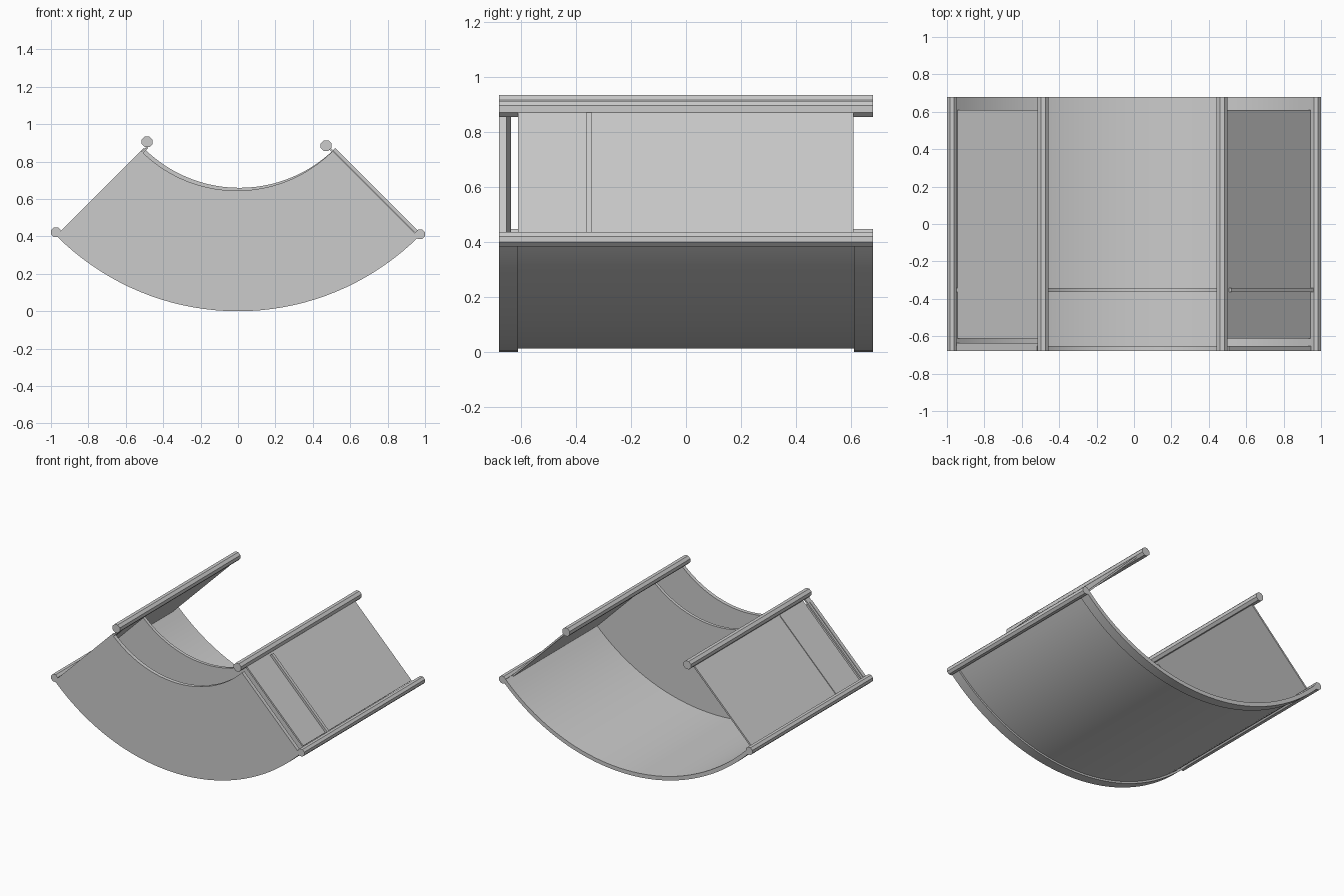
import bpy, bmesh
from math import sin, cos, pi, radians

if "Cube" in bpy.data.objects:
    bpy.data.objects.remove(bpy.data.objects["Cube"])

ZC = 1.37  # height of the common arc centre


def prism(name, pts, y0, y1, smooth=False):
    """Extrude a closed x/z outline from y0 to y1."""
    bm = bmesh.new()
    face = bm.faces.new([bm.verts.new((x, y0, z)) for x, z in pts])
    res = bmesh.ops.extrude_face_region(bm, geom=[face])
    verts = [g for g in res["geom"] if isinstance(g, bmesh.types.BMVert)]
    bmesh.ops.translate(bm, verts=verts, vec=(0, y1 - y0, 0))
    bmesh.ops.recalc_face_normals(bm, faces=bm.faces)
    me = bpy.data.meshes.new(name)
    bm.to_mesh(me)
    bm.free()
    ob = bpy.data.objects.new(name, me)
    bpy.context.collection.objects.link(ob)
    if smooth:
        bpy.ops.object.select_all(action='DESELECT')
        ob.select_set(True)
        bpy.context.view_layer.objects.active = ob
        bpy.ops.object.shade_smooth_by_angle(angle=radians(30))
    return ob


def arc(r, cx=0.0, cz=ZC, half=45, n=36):
    """Points on a downward arc, left to right."""
    angs = [radians(-half + 2 * half * i / n) for i in range(n + 1)]
    return [(cx + r * sin(a), cz - r * cos(a)) for a in angs]


def sector(name, r0, r1, y0, y1, **kw):
    return prism(name, arc(r1, **kw) + arc(r0, **kw)[::-1], y0, y1, True)


def slanted(name, side, r0, r1, y0, y1, t=0.012):
    """Flat radial panel on the left (-1) or right (+1) slope."""
    k = 0.5 ** 0.5
    pts = [(r0, 0), (r1, 0), (r1, -t), (r0, -t)]
    return prism(name, [(side * (r + h) * k, ZC + (h - r) * k) for r, h in pts], y0, y1)


# curved outer shell with a raised rim at each end
sector("curved_shell", 1.342, 1.357, -0.62, 0.62)
sector("front_rim", 1.342, 1.37, -0.68, -0.612)
sector("back_rim", 1.342, 1.37, 0.612, 0.68)

# front end plate and the inner bulkhead, which sits slightly off-centre
sector("front_plate", 0.725, 1.365, -0.68, -0.653, cx=-0.006)
sector("bulkhead", 0.725, 1.36, -0.364, -0.342, cx=0.008, cz=1.385)

# slanted side panels, and a narrow flange on the left front edge
slanted("right_panel", 1, 0.69, 1.335, -0.612, 0.61)
slanted("left_panel", -1, 0.69, 1.335, -0.612, 0.61)
slanted("left_front_flange", -1, 0.70, 1.35, -0.68, -0.636)

# octagonal corner rods
rods = {
    "upper_left_rod": (-0.486, 0.906, 0.029),
    "upper_right_rod": (0.471, 0.885, 0.029),
    "lower_left_rod": (-0.974, 0.423, 0.026),
    "lower_right_rod": (0.974, 0.411, 0.026),
}
for name, (x, z, r) in rods.items():
    ring = [(x + r * cos(pi / 8 + i * pi / 4) / cos(pi / 8),
             z + r * sin(pi / 8 + i * pi / 4) / cos(pi / 8)) for i in range(8)]
    prism(name, ring, -0.68, 0.68)
